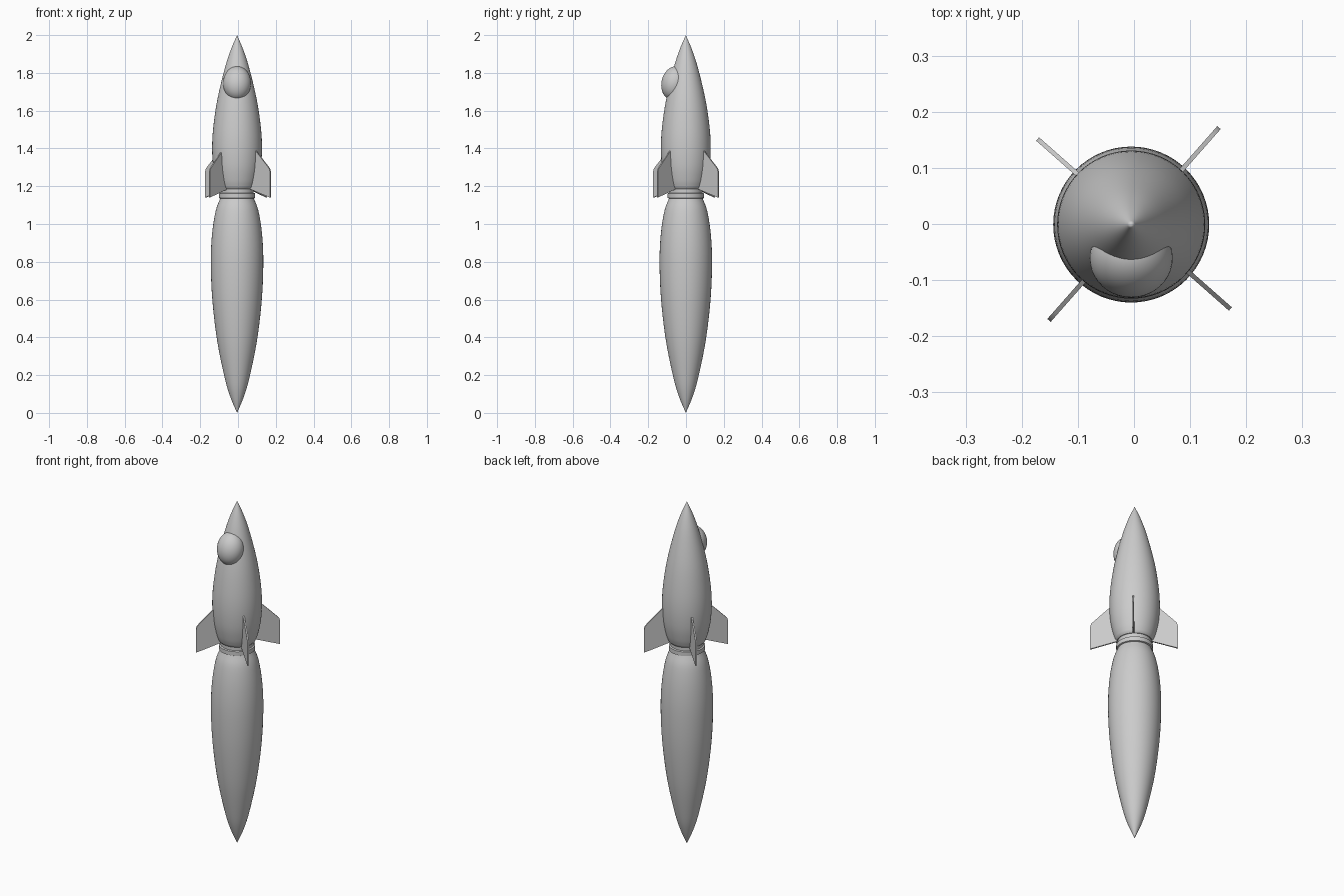
import bpy, bmesh, math
from mathutils import Matrix, Vector

if "Cube" in bpy.data.objects:
    bpy.data.objects.remove(bpy.data.objects["Cube"])

CX, CY = -0.005, -0.001   # axis of the round body


def make_object(name, bm, angle=35):
    bmesh.ops.recalc_face_normals(bm, faces=bm.faces)
    me = bpy.data.meshes.new(name)
    bm.to_mesh(me)
    bm.free()
    ob = bpy.data.objects.new(name, me)
    bpy.context.collection.objects.link(ob)
    bpy.ops.object.select_all(action='DESELECT')
    bpy.context.view_layer.objects.active = ob
    ob.select_set(True)
    bpy.ops.object.shade_smooth_by_angle(angle=math.radians(angle))
    return ob


def smooth_profile(pts, steps=5):
    """Catmull-Rom curve through (radius, z) points."""
    p = [Vector(q) for q in pts]
    p = [2 * p[0] - p[1]] + p + [2 * p[-1] - p[-2]]
    out = []
    for i in range(1, len(p) - 2):
        a, b, c, d = p[i - 1:i + 3]
        for k in range(steps):
            t = k / steps
            out.append(0.5 * (2 * b + (c - a) * t + (2 * a - 5 * b + 4 * c - d) * t * t
                              + (3 * b - a - 3 * c + d) * t ** 3))
    return out + [p[-2]]


def lathe(name, profile, sides=64):
    bm = bmesh.new()
    vs = [bm.verts.new((CX + max(r, 0), CY, z)) for r, z in profile]
    es = [bm.edges.new(e) for e in zip(vs, vs[1:])]
    bmesh.ops.spin(bm, geom=vs + es, cent=(CX, CY, 0), axis=(0, 0, 1),
                   angle=math.tau, steps=sides, use_duplicate=False)
    bmesh.ops.remove_doubles(bm, verts=bm.verts, dist=1e-5)
    return make_object(name, bm)


# Pointed hull with a flat underside
hull = smooth_profile([(0, 2.0), (0.034, 1.92), (0.066, 1.82), (0.104, 1.66),
                       (0.125, 1.52), (0.132, 1.41), (0.127, 1.31), (0.113, 1.235), (0.1, 1.195)])
lathe("hull", hull + [Vector((0.092, 1.186)), Vector((0, 1.186))])

# Nozzle neck and rim
lathe("nozzle", [(0, 1.195), (0.088, 1.195), (0.088, 1.165), (0.096, 1.162),
                 (0.096, 1.138), (0.09, 1.135), (0, 1.135)])

# Long exhaust flame
flame = smooth_profile([(0.088, 1.138), (0.113, 1.07), (0.132, 0.95), (0.139, 0.8),
                        (0.131, 0.6), (0.105, 0.38), (0.064, 0.18), (0.034, 0.08), (0, 0)])
lathe("flame", [Vector((0, 1.138))] + flame)

# Bubble canopy, leaning with the hull
bm = bmesh.new()
lean = (Matrix.Translation((CX, -0.061, 1.745)) @ Matrix.Rotation(math.radians(-12), 4, 'X')
        @ Matrix.Diagonal((0.074, 0.069, 0.091, 1)))
bmesh.ops.create_uvsphere(bm, u_segments=40, v_segments=24, radius=1, matrix=lean)
make_object("canopy", bm)

# Four radial fins
FIN = [(0.08, 1.187), (0.229, 1.14), (0.229, 1.275), (0.224, 1.292), (0.212, 1.305),
       (0.125, 1.39), (0.1, 1.39)]
for i in range(4):
    bm = bmesh.new()
    face = bm.faces.new([bm.verts.new((r, -0.004, z)) for r, z in FIN])
    ext = bmesh.ops.extrude_face_region(bm, geom=[face])
    bmesh.ops.translate(bm, vec=(0, 0.008, 0),
                        verts=[v for v in ext["geom"] if isinstance(v, bmesh.types.BMVert)])
    bmesh.ops.rotate(bm, verts=bm.verts, cent=(0, 0, 0),
                     matrix=Matrix.Rotation(math.radians(48.6 + 90 * i), 3, 'Z'))
    make_object("fin_%d" % (i + 1), bm)
